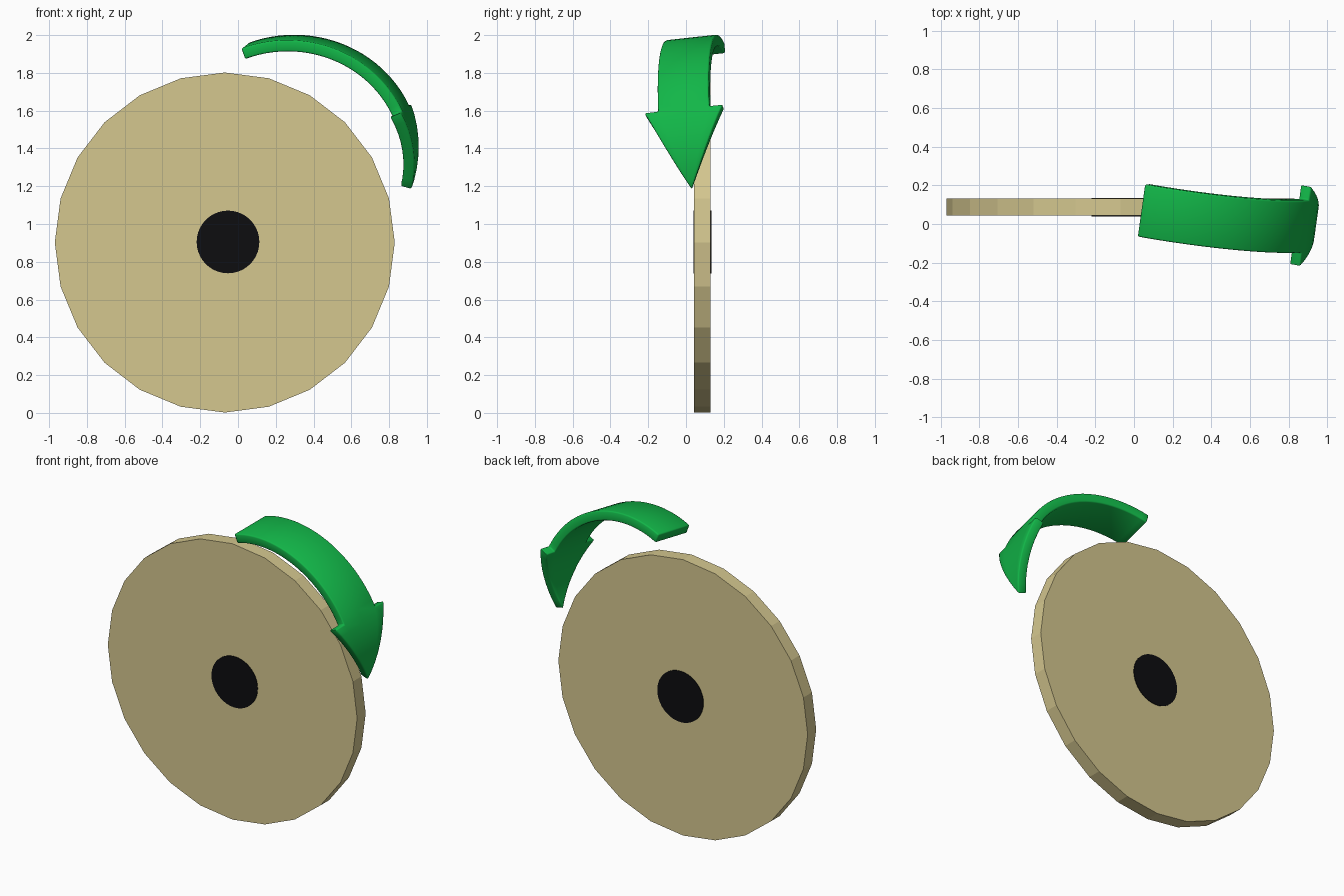
import bpy, bmesh, math
from mathutils import Vector

if "Cube" in bpy.data.objects:
    bpy.data.objects.remove(bpy.data.objects["Cube"])


def material(name, rgb):
    m = bpy.data.materials.new(name)
    m.diffuse_color = (*rgb, 1)
    m.use_nodes = True
    m.node_tree.nodes["Principled BSDF"].inputs["Base Color"].default_value = m.diffuse_color
    return m


tan = material("tan", (0.66, 0.57, 0.275))
black = material("black", (0.004, 0.004, 0.005))
green = material("green", (0.006, 0.47, 0.065))


def cylinder(name, x, y0, y1, z, radius, sides, mat):
    """Flat-shaded disc whose axis runs along y."""
    bpy.ops.mesh.primitive_cylinder_add(
        vertices=sides, radius=radius, depth=y1 - y0,
        location=(x, (y0 + y1) / 2, z), rotation=(math.pi / 2, 0, 0))
    ob = bpy.context.object
    ob.name = name
    ob.data.materials.append(mat)
    return ob


# Wheel disc with a black hub spot on each face
cylinder("wheel_disc", -0.07, 0.043, 0.131, 0.902, 0.90, 24, tan)
cylinder("front_hub_spot", -0.053, 0.039, 0.0435, 0.905, 0.166, 40, black)
cylinder("back_hub_spot", -0.053, 0.1305, 0.135, 0.905, 0.166, 40, black)

# Curved arrow: a tilted elliptical ribbon, widened into an arrow head
SIDE = Vector((0.14, 1.0, 0.11))          # across the ribbon
START, BARB, TIP = 111.6, 23.7, -16.5     # angles along the arc
BODY_W, HEAD_W = 0.135, 0.207


def point(angle, w):
    a = math.radians(angle)
    x = 0.28 + 0.635 * math.cos(a)
    z = 1.36 + 0.598 * math.sin(a)
    y = 0.07 - 0.14 * (x - 0.045) - 0.11 * (z - 1.93)
    return Vector((x, y, z)) + SIDE * w


bm = bmesh.new()


def row(angle, widths):
    return [bm.verts.new(point(angle, w)) for w in widths]


def bridge(a, b):
    for i in range(len(a) - 1):
        bm.faces.new((a[i], a[i + 1], b[i + 1], b[i]))


barb = row(BARB, (-HEAD_W, -BODY_W, 0, BODY_W, HEAD_W))

# Shaft of the arrow
n = 24
prev = None
for i in range(n):
    cur = row(START + (BARB - START) * i / n, (-BODY_W, 0, BODY_W))
    if prev:
        bridge(prev, cur)
    prev = cur
bridge(prev, barb[1:4])

# Head of the arrow
n = 8
prev = barb
for i in range(1, n):
    t = i / n
    k = (1 - t) * HEAD_W
    r = BODY_W / HEAD_W
    cur = row(BARB + (TIP - BARB) * t, (-k, -k * r, 0, k * r, k))
    bridge(prev, cur)
    prev = cur
tip = bm.verts.new(point(TIP, 0))
for i in range(4):
    bm.faces.new((prev[i], prev[i + 1], tip))
bmesh.ops.recalc_face_normals(bm, faces=bm.faces)

mesh = bpy.data.meshes.new("curved_arrow")
bm.to_mesh(mesh)
bm.free()
arrow = bpy.data.objects.new("curved_arrow", mesh)
bpy.context.collection.objects.link(arrow)
mesh.materials.append(green)

solid = arrow.modifiers.new("thickness", 'SOLIDIFY')
solid.thickness = 0.06
solid.offset = 0
bevel = arrow.modifiers.new("soft_edges", 'BEVEL')
bevel.width = 0.012
bevel.segments = 2
bevel.limit_method = 'ANGLE'
bevel.angle_limit = math.radians(40)

bpy.ops.object.select_all(action='DESELECT')
arrow.select_set(True)
bpy.context.view_layer.objects.active = arrow
for name in ("thickness", "soft_edges"):
    bpy.ops.object.modifier_apply(modifier=name)
bpy.ops.object.shade_smooth_by_angle(angle=math.radians(50))
